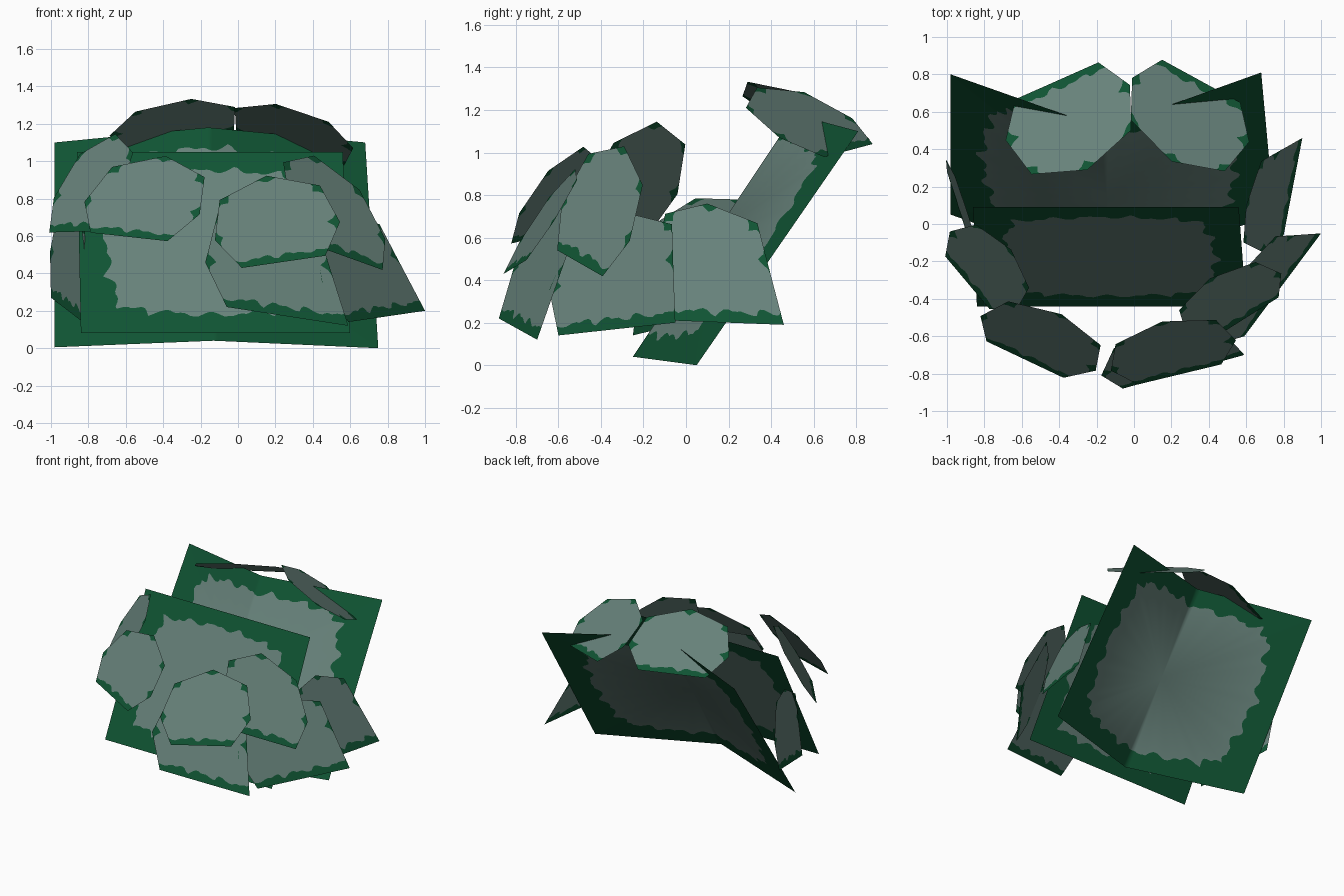
import bpy, bmesh, math
from mathutils import Vector as V

if "Cube" in bpy.data.objects:
    bpy.data.objects.remove(bpy.data.objects["Cube"])


def material(name, rgb):
    m = bpy.data.materials.new(name)
    m.diffuse_color = (*rgb, 1)
    m.use_nodes = True
    m.node_tree.nodes["Principled BSDF"].inputs["Base Color"].default_value = m.diffuse_color
    return m


GREY = material("grey_green_leaf", (0.135, 0.222, 0.195))
GREEN = material("dark_green_edge", (0.005, 0.088, 0.033))


def wave(s):
    """Scalloped 0..1 wobble along the rim."""
    return 0.6 * abs(math.sin(s * 16)) + 0.4 * abs(math.sin(s * 27 + 1))


def leaf_rim(edge, t, s):
    """Leaf cards: ragged green on the bottom edge (edge 0), patches at corners."""
    corner = max(0, 1 - min(t, 1 - t) * 4.5)
    if edge == 0:
        return 0.07 + 0.16 * wave(s)
    return max(0, 0.20 * corner * (0.4 + 0.8 * wave(s)) - 0.03)


def sheet_rim(corners):
    """Big cards: continuous scalloped green border, wider at the corners."""
    def rim(edge, t, s):
        near = max(1 - t if edge in corners else 0,
                   t if edge + 1 in corners else 0)
        return 0.13 + 0.11 * near ** 3 + 0.09 * wave(s * 0.7)
    return rim


def card(name, outline, rim, centre=None, inside=(0, 0.1, 0.4)):
    """Single-sided card: grey fan in the middle, green ring on the rim."""
    pts = [V(p) for p in outline]
    c = V(centre) if centre else sum(pts, V()) / len(pts)
    bm = bmesh.new()
    mid = bm.verts.new(c)
    outer, inner, s = [], [], 0
    for i, a in enumerate(pts):
        b = pts[(i + 1) % len(pts)]
        length = (b - a).length
        n = max(4, int(length / 0.025))
        for k in range(n):
            p = a.lerp(b, k / n)
            d = rim(i, k / n, s + length * k / n)
            o = bm.verts.new(p)
            outer.append(o)
            inner.append(bm.verts.new(p.lerp(c, d)) if d > 0.005 else o)
        s += length
    n = len(outer)
    for i in range(n):
        j = (i + 1) % n
        bm.faces.new((mid, inner[i], inner[j])).material_index = 0
        ring = list(dict.fromkeys((inner[i], outer[i], outer[j], inner[j])))
        if len(ring) > 2:
            bm.faces.new(ring).material_index = 1
    # turn the card to face away from the middle of the bush
    bm.normal_update()
    normal = sum((f.normal * f.calc_area() for f in bm.faces), V())
    if normal.dot(c - V(inside)) < 0:
        bmesh.ops.reverse_faces(bm, faces=bm.faces[:])
    for f in bm.faces:
        f.smooth = True
    me = bpy.data.meshes.new(name)
    bm.to_mesh(me)
    bm.free()
    me.materials.append(GREY)
    me.materials.append(GREEN)
    bpy.context.collection.objects.link(bpy.data.objects.new(name, me))


# Large bent sheet leaning back
card("back_sheet",
     [(-.98, .05, .005), (-.13, -.25, .04), (.75, .05, 0),
      (.68, .81, 1.10), (-.16, .51, 1.18), (-.98, .80, 1.10)],
     sheet_rim({0, 2, 3, 5, 6}), centre=(-.145, .13, .61), inside=(0, 2, 0))

# Flat sheet in the middle
card("middle_sheet",
     [(-.84, -.44, .08), (.60, -.44, .08), (.56, .09, 1.05), (-.86, .09, 1.05)],
     sheet_rim({0, 1, 2, 3, 4}), inside=(0, 2, 0))

# Seven-sided leaf shape: a regular heptagon with its bottom edge stretched
step = math.tau / 7
HEPTAGON = [(math.cos(k * step), math.sin(k * step)) for k in range(7)]
(x0, y0), (x1, y1) = HEPTAGON[:2]
HEPTAGON[0] = (x0 + (x0 - x1) / 4, y0 + (y0 - y1) / 4)
HEPTAGON[1] = (x1 + (x1 - x0) / 4, y1 + (y1 - y0) / 4)

# Lower leaf shape: straight wide base and clipped top
CLIPPED = [(-1, 0), (1, 0), (.9, .55), (.85, .85), (0, 1), (-.8, .9), (-1.2, .4)]


def leaf(name, shape, origin, u_axis, v_axis):
    """Lay a flat leaf shape out in space from an origin and two axes."""
    o, u, v = V(origin), V(u_axis), V(v_axis)
    card(name, [o + u * a + v * b for a, b in shape], leaf_rim)


# Upper leaves: centre and two axes
leaf("front_left_leaf", HEPTAGON, (-.49, -.61, .80), (-.23, -.05, -.19), (.24, -.19, -.13))
leaf("front_right_leaf", HEPTAGON, (.20, -.67, .68), (-.105, -.17, -.24), (.33, .01, -.06))
leaf("upper_right_leaf", HEPTAGON, (.51, -.40, .74), (-.02, -.17, -.22), (.28, .10, -.21))
leaf("upper_left_leaf", HEPTAGON, (-.78, -.23, .87), (-.19, .01, -.25), (.11, -.235, -.115))
leaf("top_left_leaf", HEPTAGON, (-.335, .54, 1.185), (-.225, .16, -.14), (.27, .245, -.05))
leaf("top_right_leaf", HEPTAGON, (.285, .56, 1.15), (-.065, .28, -.12), (.325, -.06, -.11))

# Lower leaves: middle of the base, half the base, and the way up
leaf("low_front_leaf", CLIPPED, (.265, -.79, .17), (.325, .09, -.05), (-.125, .22, .57))
leaf("low_right_leaf", CLIPPED, (.795, -.325, .17), (.205, .275, .03), (-.25, .03, .55))
leaf("side_right_leaf", CLIPPED, (.85, .20, .20), (.05, .26, -.01), (-.25, -.10, .56))
leaf("low_left_leaf", CLIPPED, (-.915, .015, .205), (.085, -.265, -.065), (.03, .03, .58))
